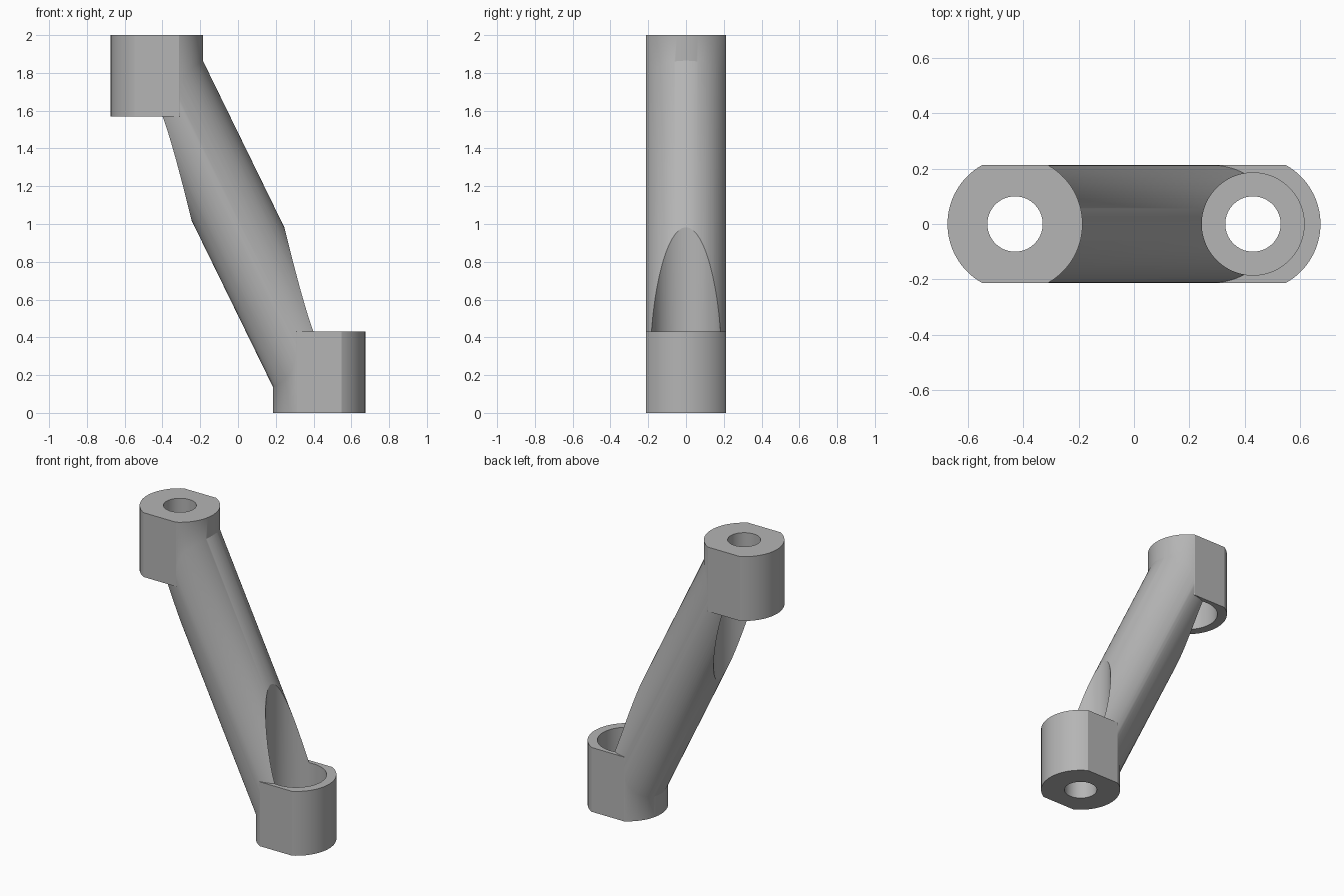
import bpy
import math
from mathutils import Vector

cube = bpy.data.objects.get("Cube")
if cube:
    bpy.data.objects.remove(cube, do_unlink=True)

BOSS_X, BOSS_R, BOSS_H = 0.43, 0.244, 0.43
HALF_DEPTH = 0.213
BORE_R, HOLE_R, FLOOR = 0.185, 0.1, 0.2
AXIS_END = Vector((BOSS_X, 0, 0.12))

grey = bpy.data.materials.new("plain grey")
grey.use_nodes = True
colour = (0.46, 0.46, 0.46, 1)
grey.diffuse_color = colour
grey.node_tree.nodes["Principled BSDF"].inputs["Base Color"].default_value = colour


def rod(name, start, end, radius, sides=96):
    """Cylinder between two points."""
    start, end = Vector(start), Vector(end)
    axis = end - start
    bpy.ops.mesh.primitive_cylinder_add(
        vertices=sides, radius=radius, depth=axis.length, location=(start + end) / 2,
        rotation=axis.to_track_quat('Z', 'Y').to_euler())
    obj = bpy.context.object
    obj.name = name
    obj.data.materials.append(grey)
    return obj


def combine(target, tool, operation):
    """Apply a boolean and discard its tool."""
    mod = target.modifiers.new(operation.lower(), 'BOOLEAN')
    mod.operation, mod.solver, mod.object = operation, 'EXACT', tool
    tool.hide_render = True
    bpy.context.view_layer.objects.active = target
    bpy.ops.object.modifier_apply(modifier=mod.name)
    bpy.data.objects.remove(tool, do_unlink=True)


def end_z(side, height):
    """Height measured from the outer end of the lower or upper boss."""
    return height if side > 0 else 2 - height


# Slanted round arm
opposite = Vector((-AXIS_END.x, 0, 2 - AXIS_END.z))
bracket = rod("offset_bracket", AXIS_END, opposite, HALF_DEPTH - 0.0005)

# Round bosses with flattened front and back
for side in (1, -1):
    x = side * BOSS_X
    boss = rod("boss", (x, 0, end_z(side, 0)), (x, 0, end_z(side, BOSS_H)), BOSS_R)
    bpy.ops.mesh.primitive_cube_add(size=1, location=(x, 0, end_z(side, BOSS_H / 2)))
    flats = bpy.context.object
    flats.scale = (1, 2 * HALF_DEPTH, 1)
    combine(boss, flats, 'INTERSECT')
    combine(bracket, boss, 'UNION')

# Counterbores that also scoop the arm, and bolt holes
for side in (1, -1):
    x = side * BOSS_X
    for radius, low, high in ((BORE_R, FLOOR, 1.3), (HOLE_R, -0.1, 0.5)):
        cutter = rod("bore_cutter", (x, 0, end_z(side, low)), (x, 0, end_z(side, high)), radius)
        combine(bracket, cutter, 'DIFFERENCE')

# Smooth curved walls, sharp rims
bpy.ops.object.select_all(action='DESELECT')
bracket.select_set(True)
bpy.context.view_layer.objects.active = bracket
bpy.ops.object.shade_smooth_by_angle(angle=math.radians(25))
